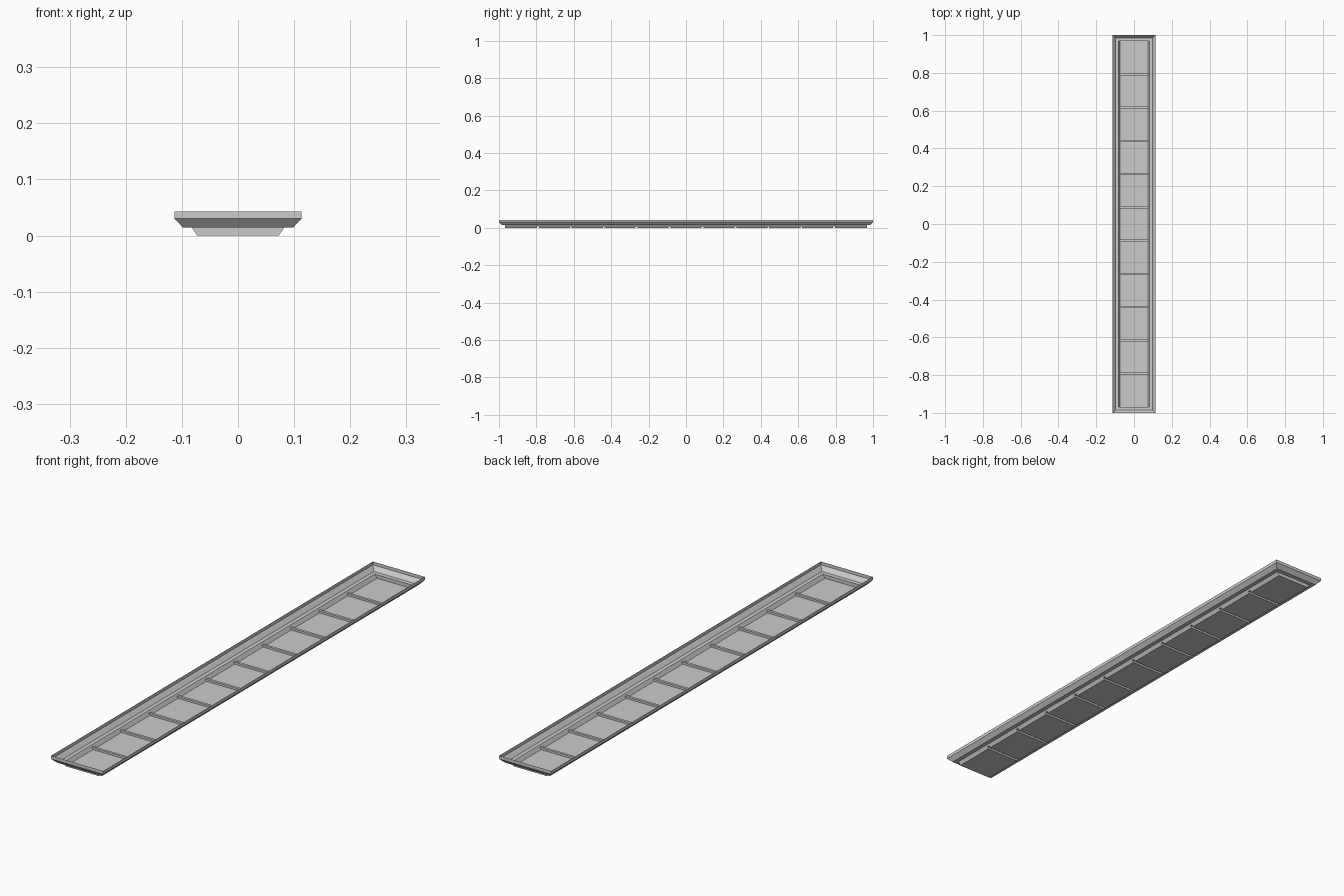
import bpy, bmesh

if "Cube" in bpy.data.objects:
    bpy.data.objects.remove(bpy.data.objects["Cube"])

PITCH, COUNT, GAP = 0.176, 11, 0.005   # pan spacing, number of pans, half rib width
END = PITCH * COUNT / 2                # end of the recessed strip
RIB_Z, RIB_X = 0.008, 0.078            # rib height and half width


def finish(name, bm):
    bmesh.ops.remove_doubles(bm, verts=bm.verts, dist=1e-5)
    mesh = bpy.data.meshes.new(name)
    bm.to_mesh(mesh)
    bm.free()
    obj = bpy.data.objects.new(name, mesh)
    bpy.context.collection.objects.link(obj)
    return obj


def rings(bm, levels, floor=False):
    """Stack rectangles (half_x, y_min, y_max, z) from top to bottom and skin them."""
    prev = None
    for hx, y0, y1, z in levels:
        ring = [bm.verts.new((x, y, z)) for x, y in
                ((-hx, y0), (hx, y0), (hx, y1), (-hx, y1))]
        if prev:
            for i in range(4):
                j = (i + 1) % 4
                bm.faces.new((prev[i], ring[i], ring[j], prev[j]))
        prev = ring
    if floor:
        bm.faces.new(prev[::-1])


# Open tray frame: upright rim, sloped side, flat ledge, top of the recess
bm = bmesh.new()
rings(bm, [(hx, -hy, hy, z) for hx, hy, z in (
    (0.113, 1.0, 0.043), (0.113, 1.0, 0.030), (0.098, 0.985, 0.014),
    (0.082, END, 0.014), (RIB_X, END, RIB_Z))])
finish("tray_frame", bm)

# Row of shallow pans and the ribs between them
pans, ribs = bmesh.new(), bmesh.new()
for i in range(COUNT):
    start = -END + i * PITCH
    y0 = start + (GAP if i > 0 else 0)
    y1 = start + PITCH - (GAP if i < COUNT - 1 else 0)
    rings(pans, [(RIB_X, y0, y1, RIB_Z), (0.073, y0, y1, 0.0)], floor=True)
    if i < COUNT - 1:
        ribs.faces.new([ribs.verts.new((x, y, RIB_Z)) for x, y in (
            (-RIB_X, y1), (-RIB_X, y1 + 2 * GAP),
            (RIB_X, y1 + 2 * GAP), (RIB_X, y1))])
finish("floor_pans", pans)
finish("cross_ribs", ribs)
